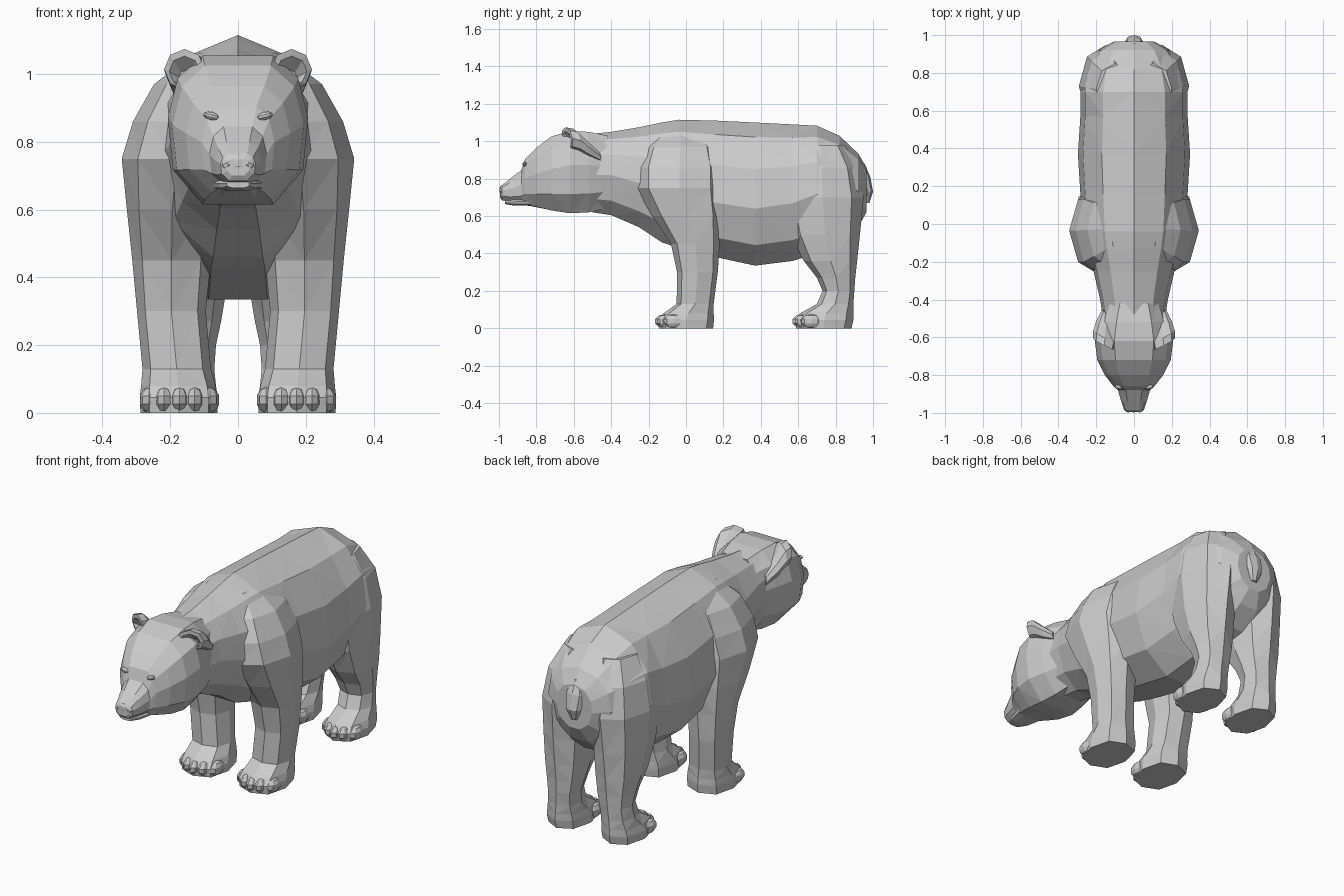
import bpy, bmesh
from math import sin, cos, radians, copysign
from mathutils import Vector, Matrix


def power(v, p):
    return copysign(abs(v) ** p, v) if abs(v) > 1e-6 else 0.0


def loft(name, rings, mirror=False):
    """Skin a list of equal point rings, cap both ends, leave flat facets."""
    bm = bmesh.new()
    loops = [[bm.verts.new(p) for p in ring] for ring in rings]
    n = len(loops[0])
    for a, b in zip(loops, loops[1:]):
        for i in range(n):
            j = (i + 1) % n
            bm.faces.new((a[i], a[j], b[j], b[i]))
    bm.faces.new(loops[0])
    bm.faces.new(loops[-1])
    return finish(name, bm, mirror)


def finish(name, bm, mirror=False):
    bmesh.ops.recalc_face_normals(bm, faces=bm.faces[:])
    bmesh.ops.triangulate(bm, faces=bm.faces[:], quad_method='SHORT_EDGE')
    me = bpy.data.meshes.new(name)
    bm.to_mesh(me)
    bm.free()
    ob = bpy.data.objects.new(name, me)
    bpy.context.collection.objects.link(ob)
    if mirror:
        mod = ob.modifiers.new("mirror", 'MIRROR')
        mod.use_mirror_merge = False
    return ob


def section(y, zb, zt, w, zm, half, p=1.0):
    """Body cross-section across y; half = angles from the top to the bottom."""
    angles = half + [360 - a for a in reversed(half) if a not in (0, 180)]
    top, low = cos(radians(half[0])), abs(cos(radians(half[-1])))
    pts = []
    for a in angles:
        s, c = sin(radians(a)), cos(radians(a))
        h = power(c / top, p) * (zt - zm) if c > 0 else power(c / low, p) * (zm - zb)
        pts.append(Vector((w * power(s, p), y, zm + h)))
    return pts


def slab(z, x0, x1, y0, y1, p=1.0):
    """Eight-point ring at height z; p = 1 is round, smaller is squarer."""
    return [Vector(((x0 + x1) / 2 + (x1 - x0) / 2 * power(cos(radians(a)), p),
                    (y0 + y1) / 2 + (y1 - y0) / 2 * power(sin(radians(a)), p), z))
            for a in range(0, 360, 45)]


def blobs(name, items, mirror=True):
    """Faceted ellipsoids: (centre, radii, roll about y in degrees)."""
    bm = bmesh.new()
    for c, r, roll in items:
        m = (Matrix.Translation(c) @ Matrix.Rotation(radians(roll), 4, 'Y')
             @ Matrix.Diagonal((*r, 1)))
        bmesh.ops.create_uvsphere(bm, u_segments=8, v_segments=5, radius=1, matrix=m)
    return finish(name, bm, mirror)


# torso with neck: ridge along the spine, narrow flat belly
RIDGE = [0, 35, 65, 95, 130, 163]
loft("torso", [section(*s, RIDGE) for s in (
    (-0.50, 0.62, 1.04, 0.165, 0.84), (-0.40, 0.605, 1.05, 0.18, 0.84),
    (-0.25, 0.54, 1.075, 0.215, 0.80), (-0.13, 0.46, 1.10, 0.25, 0.78),
    (-0.04, 0.43, 1.115, 0.27, 0.76), (0.16, 0.38, 1.11, 0.285, 0.70),
    (0.37, 0.335, 1.10, 0.298, 0.67), (0.57, 0.36, 1.09, 0.285, 0.70),
    (0.70, 0.40, 1.083, 0.285, 0.75), (0.82, 0.45, 1.03, 0.255, 0.76),
    (0.92, 0.54, 0.935, 0.19, 0.76), (0.965, 0.62, 0.86, 0.11, 0.74))])

# head and muzzle: boxier, flat on top
BOXY = [25, 55, 85, 115, 155]
loft("head", [section(*s, BOXY, 0.8) for s in (
    (-0.42, 0.64, 1.03, 0.15, 0.84), (-0.52, 0.62, 1.05, 0.185, 0.84),
    (-0.62, 0.615, 1.055, 0.208, 0.84), (-0.72, 0.63, 1.025, 0.195, 0.82),
    (-0.80, 0.65, 0.965, 0.155, 0.80), (-0.86, 0.665, 0.905, 0.108, 0.78),
    (-0.88, 0.67, 0.845, 0.085, 0.75), (-0.94, 0.675, 0.80, 0.068, 0.735),
    (-0.985, 0.685, 0.765, 0.052, 0.73), (-0.995, 0.70, 0.75, 0.035, 0.73))])
loft("lower_jaw", [section(*s, BOXY, 0.8) for s in (
    (-0.74, 0.635, 0.70, 0.10, 0.67), (-0.84, 0.655, 0.70, 0.075, 0.675),
    (-0.92, 0.656, 0.70, 0.056, 0.672), (-0.968, 0.664, 0.69, 0.034, 0.674))])


# cupped ears: the shell leans back and out to the rim, then dips into the bowl
def ear_ring(y, cx, cz, r):
    ring = [(r * cos(radians(a)), r * sin(radians(a))) for a in range(0, 360, 45)]
    return [Vector((cx + u, y + 0.5 * u - 0.15 * v, cz + v)) for u, v in ring]


loft("ear", [ear_ring(*s) for s in (
    (-0.47, 0.14, 0.92, 0.03), (-0.54, 0.15, 0.965, 0.05),
    (-0.595, 0.153, 1.005, 0.063), (-0.635, 0.158, 1.014, 0.06),
    (-0.637, 0.158, 1.008, 0.045), (-0.60, 0.153, 0.99, 0.022))], mirror=True)

# face details
blobs("eye", [((0.078, -0.862, 0.876), (0.026, 0.014, 0.012), -15)])
blobs("nose", [((0, -0.975, 0.738), (0.042, 0.024, 0.03), 0)], mirror=False)
blobs("nostril", [((0.03, -0.98, 0.735), (0.022, 0.018, 0.016), 30)])

# front leg: paw and shin, wedge-shaped shoulder blending into the ribs
loft("front_leg", [slab(*s) for s in (
    (0.0, 0.06, 0.288, -0.145, 0.145, 0.8), (0.045, 0.06, 0.29, -0.15, 0.15, 0.75),
    (0.08, 0.066, 0.286, -0.12, 0.148, 0.75), (0.13, 0.08, 0.282, -0.05, 0.148, 0.8),
    (0.30, 0.095, 0.298, -0.048, 0.17, 0.8), (0.45, 0.08, 0.312, -0.08, 0.18, 0.85),
    (0.60, 0.06, 0.328, -0.18, 0.195, 0.9), (0.75, 0.02, 0.343, -0.27, 0.20),
    (0.86, 0.01, 0.31, -0.27, 0.20), (0.97, 0.0, 0.248, -0.23, 0.17),
    (1.06, 0.0, 0.13, -0.15, 0.10))], mirror=True)

# rear leg: paw, hock, broad thigh
loft("rear_leg", [slab(*s) for s in (
    (0.0, 0.06, 0.267, 0.59, 0.885, 0.9), (0.045, 0.06, 0.27, 0.58, 0.895, 0.85),
    (0.08, 0.065, 0.262, 0.61, 0.895, 0.85), (0.13, 0.07, 0.25, 0.70, 0.895, 0.9),
    (0.20, 0.065, 0.245, 0.73, 0.90, 0.9), (0.27, 0.05, 0.255, 0.70, 0.905, 0.9),
    (0.36, 0.035, 0.27, 0.63, 0.915, 0.9), (0.50, 0.02, 0.283, 0.56, 0.93, 0.95),
    (0.70, 0.0, 0.292, 0.51, 0.95), (0.86, 0.0, 0.265, 0.53, 0.92),
    (0.98, 0.0, 0.20, 0.58, 0.85))], mirror=True)

# five toes per paw, fanned in an arc
for name, cx, spread, y in (("front_toes", 0.173, 0.045, -0.113),
                            ("rear_toes", 0.164, 0.041, 0.622)):
    blobs(name, [((cx + i * spread, y + 0.012 * i * i, 0.038),
                  (0.028, 0.055, 0.038), 0) for i in range(-2, 3)])

# short tail flap
loft("tail", [slab(*s) for s in (
    (0.88, -0.03, 0.03, 0.90, 0.955), (0.81, -0.055, 0.055, 0.92, 0.985),
    (0.73, -0.045, 0.045, 0.94, 1.0), (0.67, -0.02, 0.02, 0.94, 0.98))])
